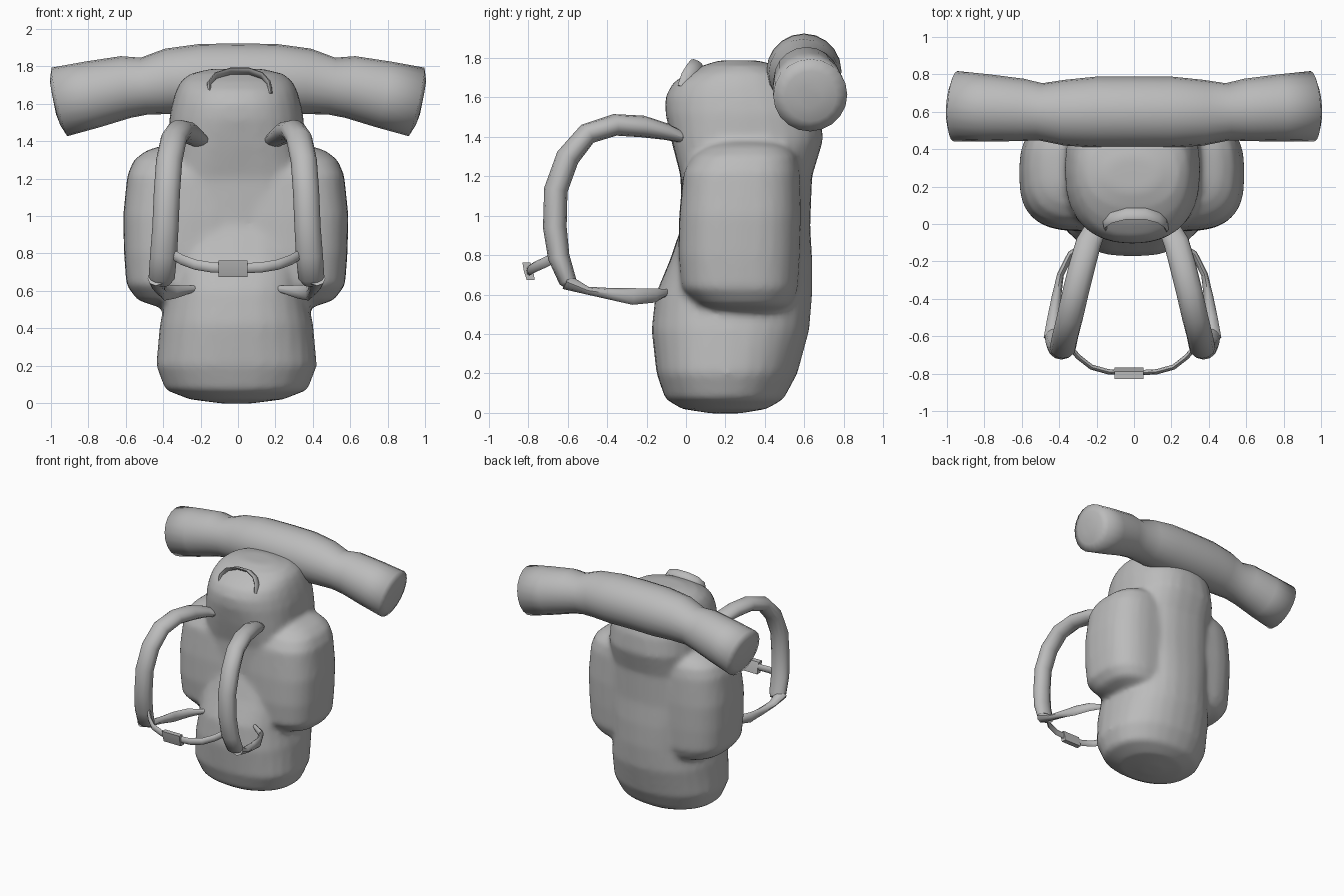
import bpy, bmesh, math
from mathutils import Vector

if "Cube" in bpy.data.objects:
    bpy.data.objects.remove(bpy.data.objects["Cube"])

fabric = bpy.data.materials.new("grey_fabric")
fabric.diffuse_color = (0.5, 0.5, 0.5, 1)
fabric.use_nodes = True
fabric.node_tree.nodes["Principled BSDF"].inputs["Base Color"].default_value = fabric.diffuse_color


def activate(obj):
    bpy.ops.object.select_all(action='DESELECT')
    obj.select_set(True)
    bpy.context.view_layer.objects.active = obj


def loft(name, rings, angle=50):
    """Skin a closed surface over a list of vertex rings."""
    bm = bmesh.new()
    loops = [[bm.verts.new(p) for p in ring] for ring in rings]
    n = len(loops[0])
    for a, b in zip(loops, loops[1:]):
        for i in range(n):
            bm.faces.new((a[i], a[(i + 1) % n], b[(i + 1) % n], b[i]))
    bm.faces.new(loops[0][::-1])
    bm.faces.new(loops[-1])
    bmesh.ops.recalc_face_normals(bm, faces=bm.faces)
    mesh = bpy.data.meshes.new(name)
    bm.to_mesh(mesh)
    bm.free()
    mesh.materials.append(fabric)
    obj = bpy.data.objects.new(name, mesh)
    bpy.context.collection.objects.link(obj)
    activate(obj)
    bpy.ops.object.shade_smooth_by_angle(angle=math.radians(angle))
    return obj


def section(z, x0, x1, y0, y1, front, back, n=28):
    """Horizontal rounded-box outline with its own squareness front and back."""
    ring = []
    for i in range(n):
        t = math.tau * i / n
        c, s = math.cos(t), math.sin(t)
        power = front if s < 0 else back
        x = math.copysign(abs(c) ** (2 / power), c)
        y = math.copysign(abs(s) ** (2 / power), s)
        ring.append(((x0 + x1) / 2 + x * (x1 - x0) / 2,
                     (y0 + y1) / 2 + y * (y1 - y0) / 2, z))
    return ring


def tube(name, path, side, sizes, n=10, angle=50):
    """Sweep an ellipse along a path; sizes are (along side, across side)."""
    pts = [Vector(p) for p in path]
    rings = []
    for i, p in enumerate(pts):
        t = (pts[min(i + 1, len(pts) - 1)] - pts[max(i - 1, 0)]).normalized()
        u = Vector(side)
        u = (u - t * u.dot(t)).normalized()
        v = t.cross(u)
        a, b = sizes[i] if isinstance(sizes, list) else sizes
        rings.append([p + u * a * math.cos(math.tau * k / n)
                      + v * b * math.sin(math.tau * k / n) for k in range(n)])
    return loft(name, rings, angle)


# Main pack: height, half width, front y, back y, squareness front and back
body = [(-0.003, 0.07, 0.13, 0.27, 2.0, 2.0), (0.02, 0.25, -0.02, 0.41, 2.1, 2.1),
        (0.07, 0.38, -0.105, 0.495, 2.3, 2.2), (0.2, 0.43, -0.15, 0.565, 2.5, 2.2),
        (0.42, 0.41, -0.175, 0.625, 2.5, 2.3), (0.6, 0.37, -0.155, 0.64, 2.7, 2.4),
        (0.78, 0.36, -0.08, 0.64, 3.2, 2.5), (0.95, 0.36, -0.022, 0.63, 3.6, 2.5),
        (1.2, 0.36, -0.028, 0.64, 3.6, 2.5), (1.38, 0.365, -0.075, 0.695, 2.8, 2.5),
        (1.52, 0.36, -0.105, 0.685, 2.4, 2.4), (1.6, 0.345, -0.105, 0.66, 2.3, 2.3),
        (1.67, 0.325, -0.07, 0.62, 2.3, 2.2), (1.72, 0.30, 0.0, 0.56, 2.3, 2.2),
        (1.76, 0.25, 0.08, 0.47, 2.2, 2.2), (1.787, 0.14, 0.17, 0.36, 2.0, 2.0)]
pack = loft("pack_body", [section(z, -w - 0.008, w - 0.008, a, b, p, q)
                          for z, w, a, b, p, q in body])

# Side pockets: height, outer x, front y, back y
pocket = [(0.515, 0.42, 0.14, 0.50), (0.55, 0.525, 0.05, 0.54), (0.63, 0.585, -0.025, 0.57),
          (0.8, 0.598, -0.04, 0.58), (1.0, 0.603, -0.035, 0.585), (1.22, 0.58, -0.015, 0.58),
          (1.3, 0.545, 0.03, 0.565), (1.35, 0.48, 0.09, 0.53), (1.375, 0.40, 0.15, 0.47)]
pockets = []
for s, side in ((-1, "left"), (1, "right")):
    rings = []
    for z, o, a, b in pocket:
        xs = sorted((-s * 0.1, s * o - 0.012))
        rings.append(section(z, xs[0], xs[1], a, b, 2.9, 2.7))
    pockets.append(loft(side + "_pocket", rings))

# Merge the pockets softly into the pack
activate(pack)
for p in pockets:
    p.select_set(True)
bpy.ops.object.join()
remesh = pack.modifiers.new("merge", 'REMESH')
remesh.mode = 'VOXEL'
remesh.voxel_size = 0.02
remesh.use_smooth_shade = True
soften = pack.modifiers.new("soften", 'SMOOTH')
soften.factor = 0.5
soften.iterations = 8
for m in ("merge", "soften"):
    bpy.ops.object.modifier_apply(modifier=m)
pack.data.materials.clear()
pack.data.materials.append(fabric)
bpy.ops.object.shade_smooth()

# Bedroll: pinched where it is tied down, drooping at the ends
half = [(0, 0.598, 1.733, 0.19), (0.2, 0.598, 1.73, 0.19), (0.37, 0.595, 1.72, 0.176),
        (0.5, 0.6, 1.695, 0.153), (0.6, 0.61, 1.69, 0.167), (0.78, 0.62, 1.65, 0.18),
        (0.955, 0.63, 1.61, 0.188), (0.975, 0.632, 1.605, 0.13), (0.985, 0.632, 1.603, 0.06)]
roll = [(-x, y, z, r) for x, y, z, r in half[:0:-1]] + half
tube("bedroll", [p[:3] for p in roll], (0, 1, 0), [(p[3], p[3]) for p in roll], 20, 89)

# Strap paths, given for one side and mirrored
strap = [(0.185, 0.0, 1.39), (0.235, -0.10, 1.425), (0.268, -0.22, 1.452), (0.303, -0.36, 1.46),
         (0.335, -0.50, 1.415), (0.36, -0.60, 1.295), (0.372, -0.66, 1.13),
         (0.38, -0.665, 0.94), (0.39, -0.645, 0.79), (0.40, -0.60, 0.67), (0.405, -0.57, 0.64)]
strap_sizes = ([(0.055, 0.025), (0.068, 0.042)] + [(0.07, 0.055)] * 3 + [(0.07, 0.06)] * 3
               + [(0.072, 0.055), (0.07, 0.045), (0.05, 0.025)])
tail = [(0.43, -0.61, 0.665), (0.42, -0.50, 0.62), (0.405, -0.38, 0.603),
        (0.385, -0.27, 0.59), (0.33, -0.16, 0.595), (0.20, -0.08, 0.615)]
tail_sizes = [(0.04, 0.045), (0.02, 0.035), (0.03, 0.025), (0.042, 0.018),
              (0.036, 0.018), (0.012, 0.012)]
chest = [(0.35, -0.64, 0.80), (0.29, -0.71, 0.765), (0.22, -0.765, 0.74),
         (0.13, -0.79, 0.725), (0, -0.797, 0.72)]
for s, side in ((-1, "left"), (1, "right")):
    def flip(path):
        return [(s * x - 0.008, y, z) for x, y, z in path]
    # Padded shoulder strap, its thin lower webbing, and the chest band
    tube(side + "_shoulder_strap", flip(strap), (1, 0, 0), strap_sizes, 12)
    tube(side + "_lower_strap", flip(tail), (0, 0, 1), tail_sizes, 8)
    tube(side + "_chest_strap", flip(chest), (0, 0, 1), (0.027, 0.014), 8)

# Chest buckle: a small tilted block
buckle = [[(x, -0.798 + y - z * 0.25, 0.718 + z) for y, z in
           ((-0.02, -0.045), (0.02, -0.045), (0.024, 0), (0.02, 0.045), (-0.02, 0.045), (-0.024, 0))]
          for x in (-0.105, 0.05)]
loft("chest_buckle", buckle, 30)

# Carry handle, standing clear of the lid
handle = [(-0.15, -0.01, 1.65), (-0.155, 0.01, 1.705), (-0.12, 0.035, 1.75), (-0.04, 0.055, 1.775),
          (0.06, 0.055, 1.775), (0.13, 0.035, 1.75), (0.165, 0.01, 1.71), (0.175, -0.01, 1.65)]
tube("carry_handle", handle, (0, 1, -0.5), (0.034, 0.012), 8)
